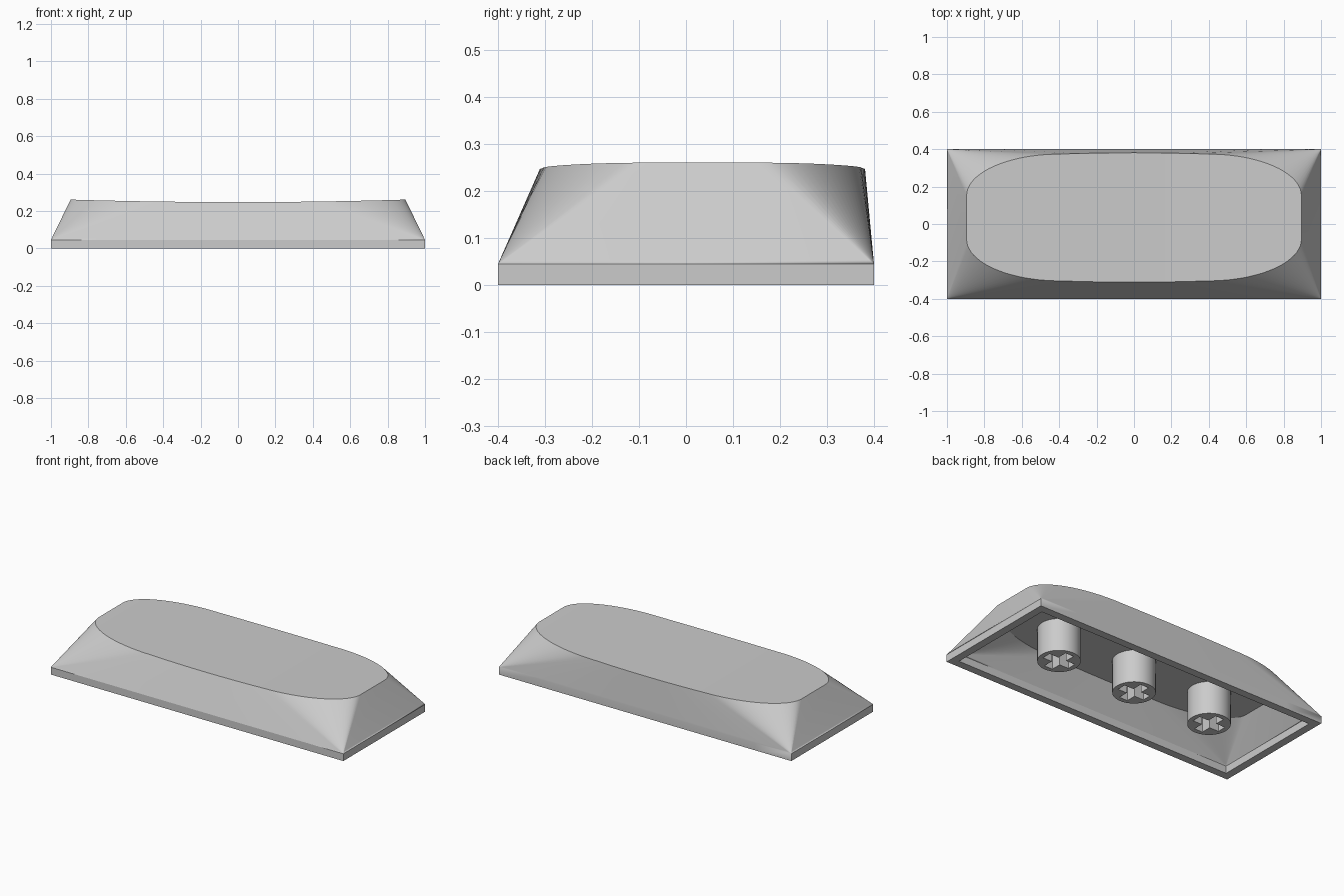
import bpy
import bmesh
import math

cube = bpy.data.objects.get("Cube")
if cube:
    bpy.data.objects.remove(cube, do_unlink=True)

GREY = (0.6, 0.6, 0.6)
mat = bpy.data.materials.new("plain_grey")
mat.use_nodes = True
mat.diffuse_color = (*GREY, 1)
mat.node_tree.nodes["Principled BSDF"].inputs["Base Color"].default_value = (*GREY, 1)

SKIRT = 0.045      # height of the vertical skirt
WALL = 0.048       # wall thickness
CEILING = 0.2      # height of the inner ceiling
ARC = 20           # steps per rounded corner
FLAT = 8           # steps along each long straight side


def finish(obj):
    """Shade smooth with crisp edges."""
    bpy.ops.object.select_all(action='DESELECT')
    obj.select_set(True)
    bpy.context.view_layer.objects.active = obj
    bpy.ops.object.shade_smooth_by_angle(angle=math.radians(14))


def dish(x):
    """Height of the top, dished along its length."""
    return 0.247 + 0.0135 * (x / 0.895) ** 2


def half_outline(inset):
    """Stations from left to right: x, rise above the end edge, side of the corner."""
    rx, ry, mid = 0.5 - inset / 2, 0.222 - inset / 2, 0.395 - inset / 2
    arc = [math.pi / 2 * i / ARC for i in range(ARC + 1)]
    left = [(-mid - rx * math.cos(a), ry * math.sin(a), -1) for a in arc]
    flat = []
    for i in range(1, FLAT):
        u = 2 * i / FLAT - 1
        flat.append((mid * u, ry + 0.007 * (1 - u * u), u))
    right = [(-x, r, 1) for x, r, _ in reversed(left)]
    return left + flat + right


def top_ring(inset, height):
    half = half_outline(inset)
    low, high = -0.082 + inset / 2, 0.152 - inset / 2
    front = [(x, low - r, height(x)) for x, r, _ in half]
    back = [(x, high + r, height(x)) for x, r, _ in reversed(half)]
    return front + back


def base_ring(inset, z):
    sides = [s for _, _, s in half_outline(inset)]
    wx, wy = 1 - inset, 0.4 - inset
    return ([(s * wx, -wy, z) for s in sides]
            + [(s * wx, wy, z) for s in reversed(sides)])


def blend(a, b, t):
    return [tuple(p + (q - p) * t for p, q in zip(u, v)) for u, v in zip(a, b)]


def loft(bm, rings):
    """Skin a chain of closed rings and close both ends with cross strips."""
    loops = [[bm.verts.new(p) for p in ring] for ring in rings]
    n = len(loops[0])
    for a, b in zip(loops, loops[1:]):
        for i in range(n):
            j = (i + 1) % n
            bm.faces.new((a[i], a[j], b[j], b[i]))
    for loop in (loops[0], loops[-1]):
        for i in range(n // 2 - 1):
            bm.faces.new((loop[i], loop[i + 1], loop[n - 2 - i], loop[n - 1 - i]))


# Hollow cap: inner ceiling, inner wall, rim, skirt, sloped wall and dished top
inner_top = top_ring(WALL, lambda x: CEILING)
inner_base = base_ring(WALL, SKIRT)
outer_base = base_ring(0, SKIRT)
outer_top = top_ring(0, dish)
bm = bmesh.new()
loft(bm, [inner_top, blend(inner_base, inner_top, 0.04), inner_base,
          base_ring(WALL, 0), base_ring(0, 0),
          outer_base, blend(outer_base, outer_top, 0.04), outer_top])
bmesh.ops.remove_doubles(bm, verts=bm.verts, dist=0.00005)
bmesh.ops.recalc_face_normals(bm, faces=bm.faces)
mesh = bpy.data.meshes.new("cap_shell")
bm.to_mesh(mesh)
bm.free()
shell = bpy.data.objects.new("cap_shell", mesh)
bpy.context.collection.objects.link(shell)
mesh.materials.append(mat)
finish(shell)


# Round mounting stems with a cross-shaped socket
def add_spline(curve, points):
    spline = curve.splines.new('POLY')
    spline.points.add(len(points) - 1)
    for p, (x, y) in zip(spline.points, points):
        p.co = (x, y, 0, 1)
    spline.use_cyclic_u = True


def stem(name, x):
    radius, arm, slot = 0.119, 0.09, 0.028
    curve = bpy.data.curves.new(name, 'CURVE')
    curve.dimensions = '2D'
    curve.fill_mode = 'BOTH'
    curve.extrude = (CEILING + 0.005) / 2
    turns = [math.tau * i / 48 for i in range(48)]
    add_spline(curve, [(radius * math.cos(a), radius * math.sin(a)) for a in turns])
    cross = []
    for k in range(4):
        c, s = math.cos(k * math.pi / 2), math.sin(k * math.pi / 2)
        for u, v in ((arm, -slot), (arm, slot), (slot, slot)):
            cross.append((u * c - v * s, u * s + v * c))
    add_spline(curve, cross)
    obj = bpy.data.objects.new(name, curve)
    obj.location = (x, 0, curve.extrude)
    bpy.context.collection.objects.link(obj)
    curve.materials.append(mat)
    bpy.ops.object.select_all(action='DESELECT')
    obj.select_set(True)
    bpy.context.view_layer.objects.active = obj
    bpy.ops.object.convert(target='MESH')
    finish(bpy.context.view_layer.objects.active)


for label, x in (("right_stem", -0.535), ("middle_stem", 0), ("left_stem", 0.535)):
    stem(label, x)
